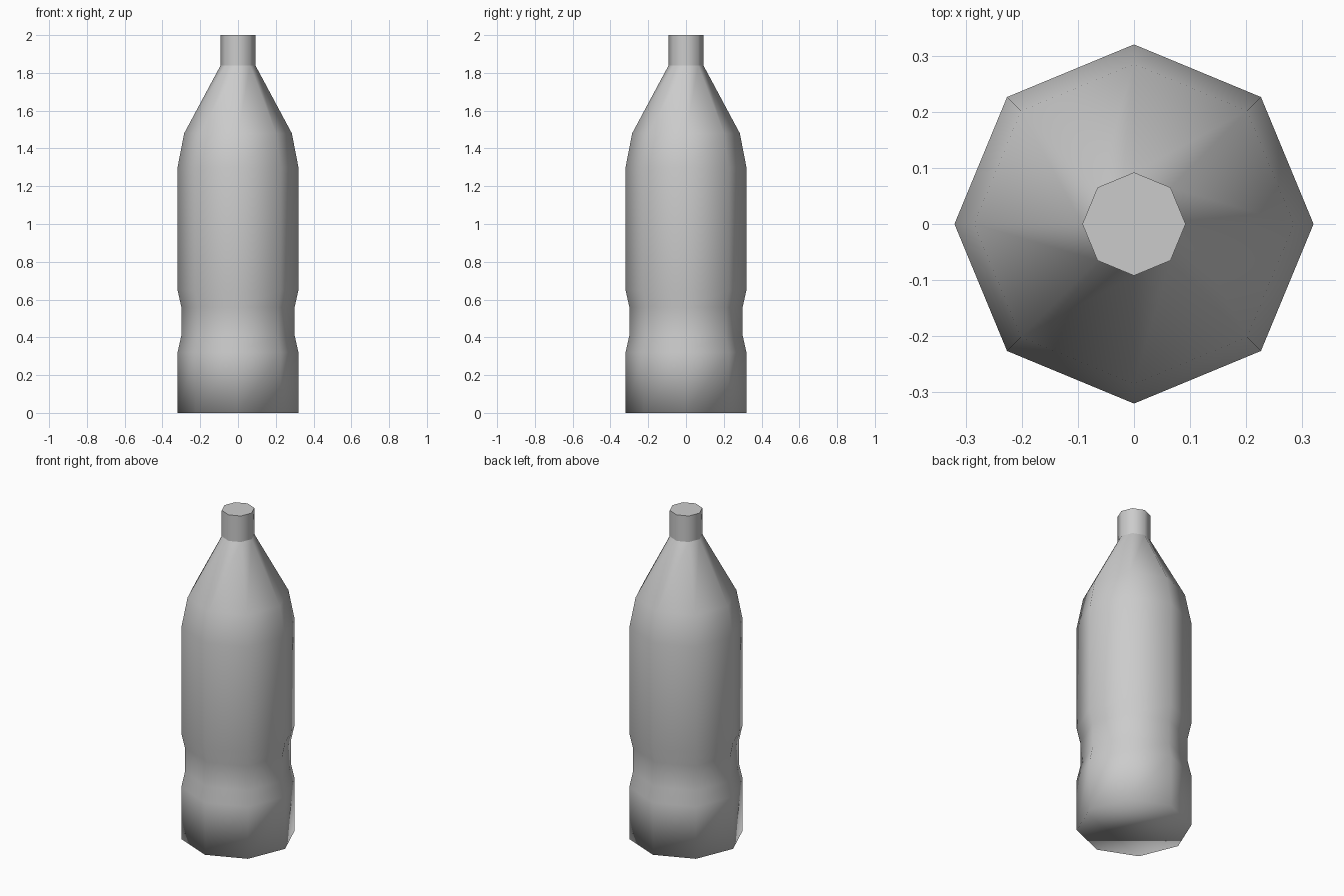
import bpy, bmesh
from math import cos, sin, pi

if "Cube" in bpy.data.objects:
    bpy.data.objects.remove(bpy.data.objects["Cube"])

SIDES = 8


def lathe(name, profile, sharp_rings=()):
    """Closed eight-sided turned shape from (radius, height) points."""
    bm = bmesh.new()
    rings = [[bm.verts.new((r * cos(2 * pi * i / SIDES), r * sin(2 * pi * i / SIDES), z))
              for i in range(SIDES)] for r, z in profile]
    for low, high in zip(rings, rings[1:]):
        for i in range(SIDES):
            j = (i + 1) % SIDES
            bm.faces.new((low[i], low[j], high[j], high[i]))
    bm.faces.new(rings[0][::-1])
    bm.faces.new(rings[-1])
    for f in bm.faces:
        f.smooth = True
    for k in sharp_rings:
        for i in range(SIDES):
            bm.edges.get((rings[k][i], rings[k][(i + 1) % SIDES])).smooth = False
    mesh = bpy.data.meshes.new(name)
    bm.to_mesh(mesh)
    bm.free()
    obj = bpy.data.objects.new(name, mesh)
    bpy.context.collection.objects.link(obj)
    return obj


# Bottle: base, grip groove, straight body, shoulder, cone and neck
# The crease is kept only where the neck starts and at its top rim
lathe("bottle", [
    (0.32, 0.0), (0.32, 0.32), (0.30, 0.41), (0.30, 0.56),
    (0.32, 0.65), (0.32, 1.30), (0.285, 1.48),
    (0.092, 1.84), (0.092, 2.0),
], sharp_rings=(7, 8))
